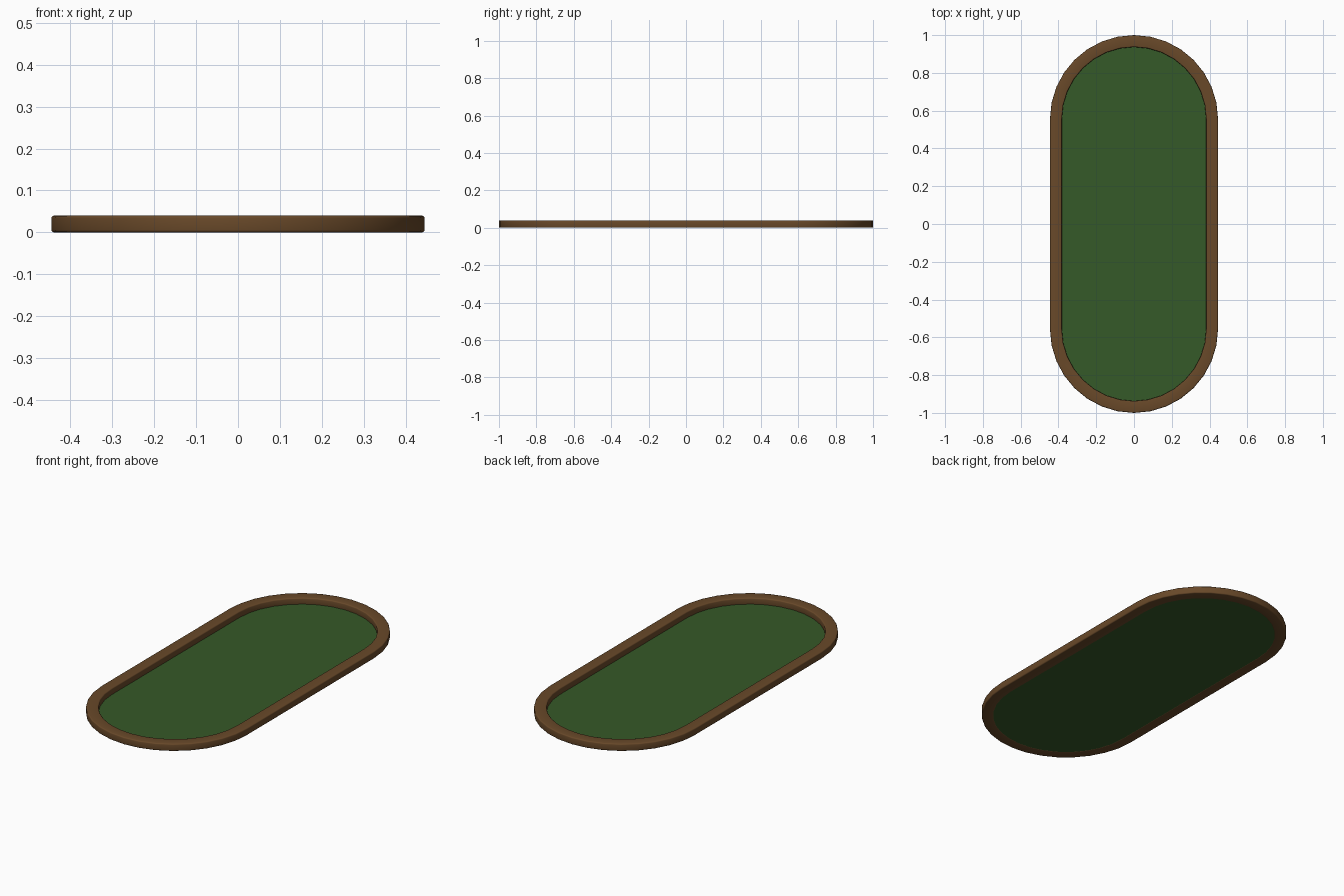
import bpy, bmesh, math

if "Cube" in bpy.data.objects:
    bpy.data.objects.remove(bpy.data.objects["Cube"])

HALF_STRAIGHT = 0.555   # centre of each rounded end
ARC_STEPS = 16          # sides per half circle


def stadium(radius):
    """Outline points of a long shape with two half-circle ends."""
    pts = []
    for start, cy in ((0, HALF_STRAIGHT), (math.pi, -HALF_STRAIGHT)):
        for i in range(ARC_STEPS + 1):
            a = start + math.pi * i / ARC_STEPS
            pts.append((radius * math.cos(a), cy + radius * math.sin(a)))
    return pts


def material(name, rgb):
    m = bpy.data.materials.new(name)
    m.diffuse_color = (*rgb, 1)
    m.use_nodes = True
    m.node_tree.nodes["Principled BSDF"].inputs["Base Color"].default_value = m.diffuse_color
    return m


def finish(bm, name, mat):
    bmesh.ops.recalc_face_normals(bm, faces=bm.faces[:])
    me = bpy.data.meshes.new(name)
    bm.to_mesh(me)
    bm.free()
    me.materials.append(mat)
    ob = bpy.data.objects.new(name, me)
    bpy.context.collection.objects.link(ob)
    bpy.ops.object.select_all(action='DESELECT')
    ob.select_set(True)
    bpy.context.view_layer.objects.active = ob
    bpy.ops.object.shade_smooth_by_angle(angle=math.radians(40))
    return ob


def rounded_profile(r0, r1, z0, z1, b, steps=3):
    """Rounded rectangle cross-section as (radius, height) points."""
    pts = []
    corners = ((r1 - b, z1 - b), (r0 + b, z1 - b), (r0 + b, z0 + b), (r1 - b, z0 + b))
    for k, (cr, cz) in enumerate(corners):
        for i in range(steps + 1):
            a = math.pi / 2 * (k + i / steps)
            pts.append((cr + b * math.cos(a), cz + b * math.sin(a)))
    return pts


# Wooden rim: rounded cross-section swept round the outline
bm = bmesh.new()
rings = [[bm.verts.new((x, y, z)) for x, y in stadium(r)]
         for r, z in rounded_profile(0.382, 0.445, 0.0, 0.04, 0.006)]
n = len(rings[0])
for k, ring in enumerate(rings):
    nxt = rings[(k + 1) % len(rings)]
    for i in range(n):
        j = (i + 1) % n
        bm.faces.new((ring[i], ring[j], nxt[j], nxt[i]))
finish(bm, "rim", material("wood", (0.14, 0.066, 0.022)))

# Green playing bed: thin slab set into the rim
bm = bmesh.new()
base = bm.faces.new([bm.verts.new((x, y, 0.001)) for x, y in stadium(0.385)])
top = bmesh.ops.extrude_face_region(bm, geom=[base], use_keep_orig=True)
bmesh.ops.translate(bm, vec=(0, 0, 0.005),
                    verts=[v for v in top["geom"] if isinstance(v, bmesh.types.BMVert)])
finish(bm, "green_bed", material("felt", (0.036, 0.1, 0.021)))
